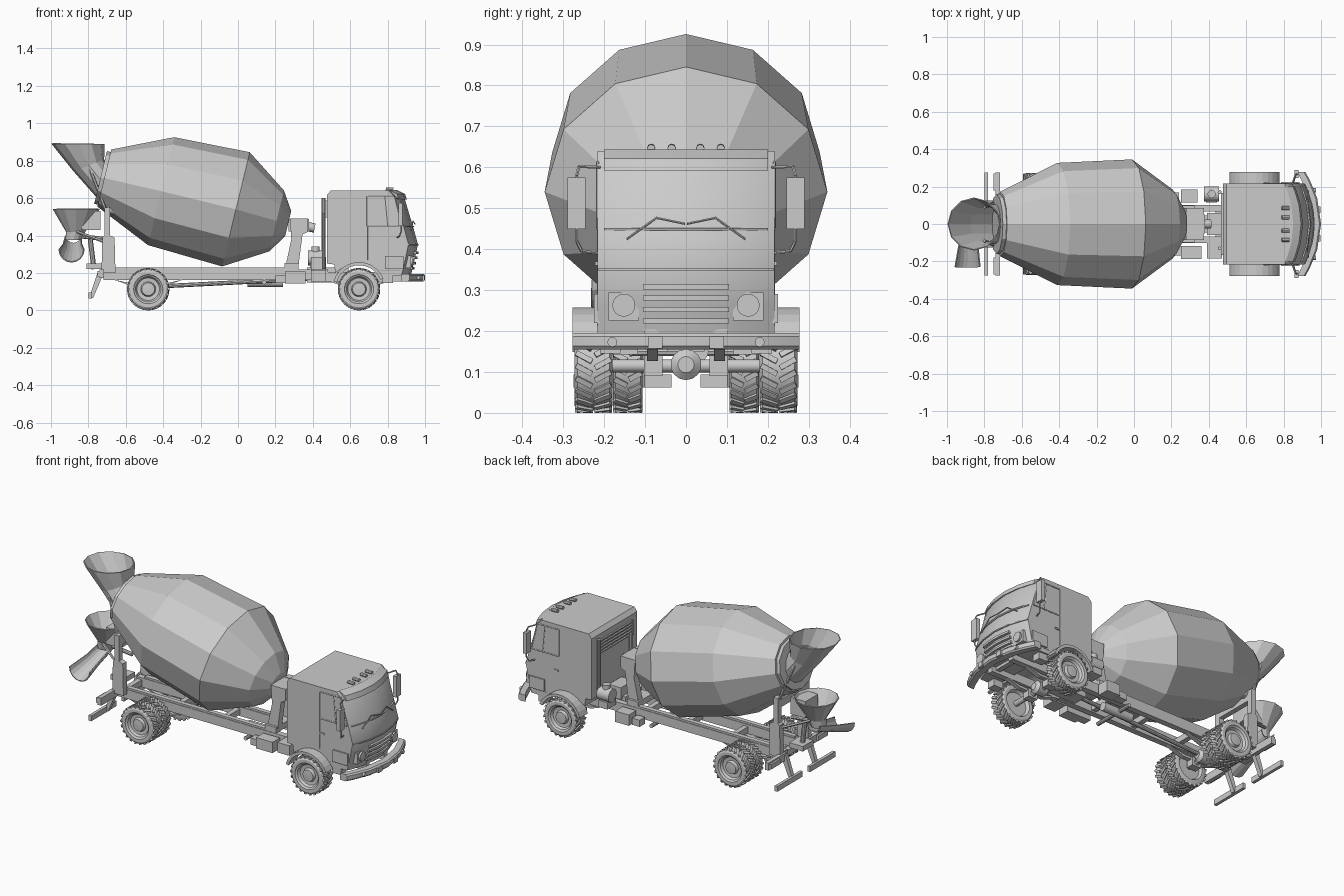
import bpy, bmesh
from math import sin, cos, pi, radians
from mathutils import Vector, Matrix

if "Cube" in bpy.data.objects:
    bpy.data.objects.remove(bpy.data.objects["Cube"])

smooth = []


def mesh(name, verts, faces, thick=0, is_smooth=False):
    me = bpy.data.meshes.new(name)
    me.from_pydata([tuple(v) for v in verts], [], faces)
    bm = bmesh.new()
    bm.from_mesh(me)
    bmesh.ops.recalc_face_normals(bm, faces=bm.faces)
    bm.to_mesh(me)
    bm.free()
    ob = bpy.data.objects.new(name, me)
    bpy.context.collection.objects.link(ob)
    if thick:
        ob.modifiers.new("thickness", 'SOLIDIFY').thickness = thick
    if is_smooth:
        smooth.append(ob)
    return ob


def loft(name, rings, closed=True, caps=True, **kw):
    n = len(rings[0])
    verts = [p for r in rings for p in r]
    faces = [(k*n+i, k*n+(i+1) % n, (k+1)*n+(i+1) % n, (k+1)*n+i)
             for k in range(len(rings)-1) for i in range(n if closed else n-1)]
    if caps:
        faces += [tuple(range(n)), tuple(range(len(verts)-n, len(verts)))]
    return mesh(name, verts, faces, **kw)


def ring(x, z, r, tilt, n=12, ys=1.0, y=0):
    t = radians(tilt)
    return [(x+r*cos(a)*sin(t), y+r*ys*sin(a), z+r*cos(a)*cos(t))
            for a in (2*pi*i/n for i in range(n))]


def prism(name, pts, y0, y1, **kw):
    return loft(name, [[(x, y, z) for x, z in pts] for y in (y0, y1)], **kw)


def box(name, c, s):
    x, y, z = c
    a, b, d = (v/2 for v in s)
    return prism(name, [(x-a, z-d), (x+a, z-d), (x+a, z+d), (x-a, z+d)], y-b, y+b)


def rod(name, p, q, r, n=10):
    p, q = Vector(p), Vector(q)
    rot = (q-p).to_track_quat('Z', 'Y')
    off = [rot @ Vector((r*cos(2*pi*i/n), r*sin(2*pi*i/n), 0)) for i in range(n)]
    return loft(name, [[p+o for o in off], [q+o for o in off]], is_smooth=n > 6)


def bend(y):
    return -0.05*(y/0.215)**2


def bent(name, pts, half, xmin=0.8):
    # profile swept across the width, bowed backward toward the sides
    return loft(name, [[(x+(bend(y) if x > xmin else 0), y, z) for x, z in pts]
                       for y in (half*f for f in (-1, -.85, -.5, 0, .5, .85, 1))], is_smooth=True)


# Mixer drum: twelve-sided, tilted, slightly wider than tall
loft("drum", [ring(x, z, r, 13.6, ys=1.1) for x, z, r in
     ((-.715, .707, .157), (-.411, .637, .297), (-.011, .540, .314), (.206, .478, .168), (.268, .463, .07))])
loft("drum_rear_collar", [ring(-.735, .71, .145, 13.6, ys=1.1), ring(-.70, .702, .145, 13.6, ys=1.1)])

# Loading hopper, receiving hopper and discharge chute
loft("loading_hopper", [ring(-.855, .89, .142, 90), ring(-.797, .775, .088, 68, ys=1.2),
     ring(-.728, .69, .095, 14, ys=1.1)], caps=False, thick=.006)
loft("receiving_hopper", [ring(-.865, .54, .125, 90), ring(-.868, .42, .052, 90),
     ring(-.88, .375, .042, 90)], caps=False, thick=.006)
loft("discharge_chute", [[(x+r*cos(a), y, z-r*sin(a)) for a in (pi*i/8 for i in range(9))]
     for x, y, z, r in ((-.88, .05, .40, .045), (-.885, -.10, .355, .052), (-.89, -.23, .325, .07))],
     closed=False, caps=False, thick=.006)
box("hopper_bracket", (-.785, 0, .48), (.1, .12, .1))
rod("chute_arm", (-.88, 0, .40), (-.70, 0, .38), .012)
rod("chute_pivot", (-.77, 0, .22), (-.79, 0, .38), .014)
box("chute_pivot_base", (-.765, 0, .235), (.09, .1, .03))

# Rear drum frame
for s in (1, -1):
    prism("rear_post", [(-.73, .2), (-.655, .2), (-.66, .39), (-.685, .40), (-.685, .55), (-.715, .55),
                        (-.715, .40), (-.725, .39)], s*.115, s*.15)
    rod("hopper_stay", (-.71, s*.13, .54), (-.80, s*.09, .78), .008, 6)
    rod("rear_diagonal", (-.70, s*.13, .36), (-.86, s*.05, .42), .008, 6)
    rod("drum_roller", (-.70, s*.09, .55), (-.66, s*.09, .54), .03, 12)
box("rear_cross_beam", (-.70, 0, .51), (.03, .3, .045))

# Front drum pedestal and gearbox
for s in (1, -1):
    prism("pedestal_leg", [(.25, .215), (.32, .215), (.345, .405), (.374, .42), (.374, .49), (.278, .49),
                           (.285, .38)], s*.045, s*.085)
box("drum_gearbox", (.325, 0, .455), (.11, .1, .065))
rod("gearbox_drive", (.36, 0, .45), (.41, 0, .44), .025, 12)
box("pedestal_beam", (.285, 0, .235), (.075, .2, .035))

# Chassis rails, cross members and the sloping drum supports
for s in (1, -1):
    box("chassis_rail", (-.12, s*.085, .19), (1.20, .035, .055))
    box("front_chassis_rail", (.69, s*.085, .18), (.46, .035, .05))
    box("sub_frame", (-.2, s*.085, .222), (.94, .028, .012))
for x in (-.7, -.35, -.05, .22, .45, .88):
    box("cross_member", (x, 0, .188), (.03, .16, .035))
rod("drive_shaft", (-.48, 0, .125), (.4, 0, .17), .012)
rod("air_tank", (.05, .03, .15), (.24, .03, .15), .025, 14)
rod("cross_tube", (.14, -.13, .15), (.14, .13, .15), .012)
box("transmission", (.48, 0, .19), (.22, .09, .08))
for y, x, w in ((.15, .295, .09), (-.152, .305, .11)):
    box("tool_box", (x, y, .175), (w, .07, .065))
    box("tool_box_small", (x-.08, y*.95, .165), (.05, .05, .04))
box("battery_box", (.43, -.14, .185), (.08, .09, .06))

# Engine intake gear behind the cab
rod("air_filter", (.375, .16, .28), (.455, .16, .28), .04, 16)
rod("air_filter_top", (.415, .16, .30), (.415, .16, .34), .022, 12)
box("air_filter_mount", (.415, .155, .228), (.06, .08, .04))
rod("intake_pipe", (.458, .17, .25), (.458, .17, .6), .011)
rod("exhaust_pipe", (.458, -.13, .22), (.458, -.13, .52), .01)
box("engine_rear", (.43, 0, .25), (.08, .12, .07))

# Cab shell with wheel-arch cutouts
arch = [(.647+.14*cos(a), .117+.14*sin(a)) for a in (radians(30+12*i) for i in range(10))]
bent("cab", [(.475, .25), (.475, .615), (.495, .64), (.855, .64), (.888, .607), (.94, .433), (.962, .353),
             (.942, .26), (.925, .187), (.768, .187)] + arch[:-1] + [(.52, .2), (.515, .245)], .216)
bent("sun_visor", [(.852, .643), (.893, .622), (.903, .592), (.885, .6)], .2)
bent("front_seam", [(.955, .347), (.966, .347), (.966, .354), (.955, .354)], .214)
bent("windscreen_sill", [(.93, .446), (.94, .446), (.942, .452), (.928, .452)], .2)
for i in range(4):
    z = .224+.028*i
    x = .932+(z-.224)*.26
    bent("grille_slat", [(x-.02, z-.006), (x+.012, z-.006), (x+.012, z+.007), (x-.02, z+.007)], .105)
bent("bumper", [(.955, .155), (.992, .155), (1.0, .163), (1.0, .187), (.992, .195), (.955, .195)], .277)
for y in (-.085, -.035, .035, .085):
    rod("roof_lamp", (.79, y, .648), (.83, y, .646), .01, 8)

# Cab rear louvre
for i in range(5):
    box("rear_louvre", (.472, 0, .505+.018*i), (.012, .32, .007))
for s in (1, -1):
    box("louvre_side", (.472, s*.163, .541), (.012, .008, .09))

# Parts mirrored on both sides of the cab
for s in (1, -1):
    prism("fender", [(.647+r*cos(a), .117+r*sin(a)) for r, k in ((.124, 1), (.141, -1))
                     for a in [radians(22+13*i) for i in range(12)][::k]], s*.2, s*.277)
    box("fender_corner", (.835, s*.212, .255), (.10, .025, .07))
    box("headlight_housing", (.905, s*.152, .26), (.04, .075, .068))
    rod("headlight", (.91, s*.152, .263), (.936, s*.152, .263), .028, 16)
    rod("fog_lamp", (.945, s*.18, .173), (.972, s*.18, .173), .012, 12)
    box("tow_hook", (.985, s*.075, .172), (.025, .035, .03))
    rod("wiper_blade", (.927, s*.145, .425), (.935, s*.07, .478), .003, 6)
    rod("wiper_arm", (.935, s*.07, .476), (.946, s*.003, .462), .003, 6)
    # door window frame, seams and handle
    win = [(.692, .452), (.875, .452), (.835, .612), (.692, .612)]
    for p, q in zip(win, win[1:]+win[:1]):
        rod("window_frame", (p[0], s*.216, p[1]), (q[0], s*.216, q[1]), .004, 6)
    rod("window_divider", (.80, s*.216, .452), (.785, s*.216, .612), .003, 6)
    rod("door_seam", (.692, s*.216, .27), (.692, s*.216, .452), .002, 6)
    rod("door_sill", (.76, s*.216, .215), (.87, s*.216, .215), .002, 6)
    box("door_handle", (.71, s*.218, .365), (.03, .008, .01))
    # mirrors
    box("mirror", (.868, s*.267, .512), (.022, .044, .125))
    path = [(.845, .21, .60), (.862, .262, .602), (.872, .267, .58), (.872, .267, .42), (.862, .255, .395),
            (.85, .21, .39)]
    for p, q in zip(path, path[1:]):
        rod("mirror_arm", (p[0], s*p[1], p[2]), (q[0], s*q[1], q[2]), .004, 6)
    # step under the cab
    box("cab_step", (.80, s*.185, .165), (.06, .05, .04))
    # rear lights and underrun bars
    box("rear_light_panel", (-.728, s*.19, .195), (.025, .17, .045))
    box("rear_light", (-.745, s*.225, .195), (.015, .09, .03))
    prism("underrun_arm", [(-.75, .205), (-.715, .205), (-.775, .065), (-.797, .065)], s*.10, s*.125)
    box("underrun_bar", (-.79, s*.155, .078), (.018, .24, .032))
    # leaf springs
    for cx in (-.48, .647):
        prism("leaf_spring", [(cx-.19, .165), (cx-.08, .142), (cx+.08, .142), (cx+.19, .165),
                              (cx+.08, .127), (cx-.08, .127)], s*.068, s*.095)
        box("axle_clamp", (cx, s*.08, .115), (.06, .045, .05))


# Wheels: lathed tyre and dished rim with chevron lugs
def wheel(name, x, y, half, s):
    h, n = half, 32
    prof = [(-.6*h, .004), (-.6*h, .068), (-h, .078), (-h, .096), (-.85*h, .107), (.85*h, .107), (h, .096),
            (h, .078), (.86*h, .074), (.8*h, .068), (.5*h, .06), (.45*h, .04), (.8*h, .034), (.85*h, .004)]
    loft(name+"_tyre", [[(x+r*sin(2*pi*i/n), y+s*v, .113+r*cos(2*pi*i/n)) for i in range(n)]
                        for v, r in prof], is_smooth=True)
    bm = bmesh.new()
    for i in range(22):
        for side in (1, -1):
            m = (Matrix.Translation((x, y, .113)) @ Matrix.Rotation(2*pi*(i+side*.25)/22, 4, 'Y')
                 @ Matrix.Translation((0, side*.5*h, .1075)) @ Matrix.Rotation(side*.5, 4, 'Z')
                 @ Matrix.Diagonal((.013, .95*h, .01, 1)))
            bmesh.ops.create_cube(bm, size=1, matrix=m)
    me = bpy.data.meshes.new(name+"_lugs")
    bm.to_mesh(me)
    bm.free()
    bpy.context.collection.objects.link(bpy.data.objects.new(name+"_lugs", me))


for s in (1, -1):
    wheel("front_wheel", .647, s*.226, .046, s)
    wheel("rear_outer_wheel", -.48, s*.226, .046, s)
    wheel("rear_inner_wheel", -.48, s*.142, .036, s)
for label, x in (("front", .647), ("rear", -.48)):
    rod(label+"_axle", (x, -.2, .115), (x, .2, .115), .016, 12)
    loft(label+"_differential", [ring(x+d, .118, r, 0, 14) for d, r in
         ((-.05, .018), (-.03, .034), (.03, .038), (.045, .02))], is_smooth=True)

bpy.ops.object.select_all(action='DESELECT')
for ob in smooth:
    ob.select_set(True)
bpy.context.view_layer.objects.active = smooth[0]
bpy.ops.object.shade_smooth_by_angle(angle=radians(32))
